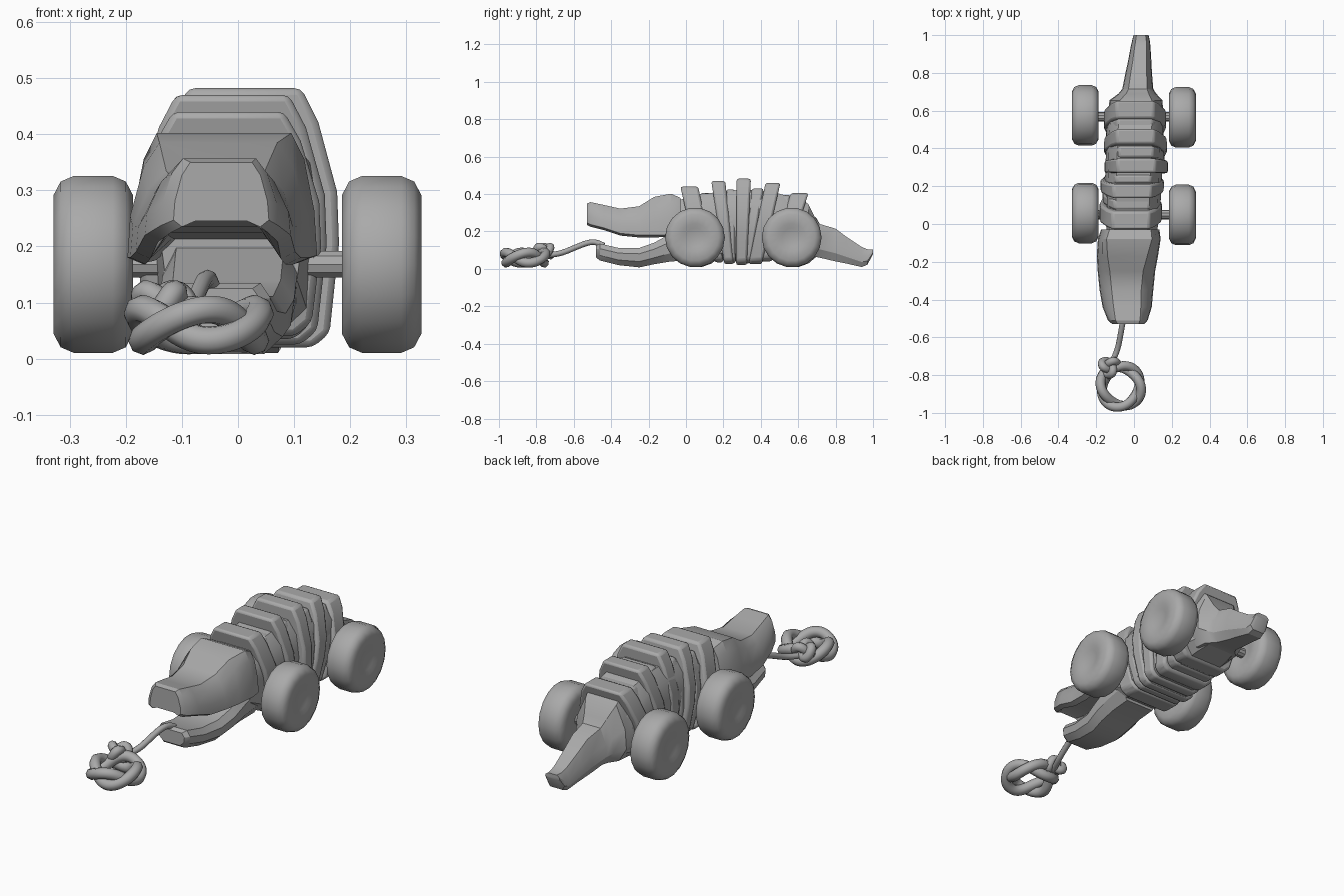
import bpy, bmesh, math
from mathutils import Vector

if "Cube" in bpy.data.objects:
    bpy.data.objects.remove(bpy.data.objects["Cube"])

grey = bpy.data.materials.new("plain grey")
grey.diffuse_color = (0.4, 0.4, 0.4, 1)
grey.use_nodes = True
grey.node_tree.nodes["Principled BSDF"].inputs["Base Color"].default_value = grey.diffuse_color


def finish(obj, angle=35):
    if not obj.data.materials:
        obj.data.materials.append(grey)
    bpy.ops.object.select_all(action='DESELECT')
    obj.select_set(True)
    bpy.context.view_layer.objects.active = obj
    bpy.ops.object.shade_smooth_by_angle(angle=math.radians(angle))
    return obj


def loft(name, rings, angle=35, bevel=0, closed=False):
    """Skin a list of equal-length point rings and cap the ends."""
    bm = bmesh.new()
    vs = [[bm.verts.new(p) for p in r] for r in rings]
    n = len(vs[0])
    pairs = list(zip(vs, vs[1:]))
    for a, b in pairs:
        for i in range(n):
            j = (i + 1) % n
            bm.faces.new((a[i], a[j], b[j], b[i]))
    bm.faces.new(vs[0])
    bm.faces.new(vs[-1])
    bmesh.ops.recalc_face_normals(bm, faces=bm.faces)
    me = bpy.data.meshes.new(name)
    bm.to_mesh(me)
    bm.free()
    obj = bpy.data.objects.new(name, me)
    bpy.context.collection.objects.link(obj)
    if bevel:
        m = obj.modifiers.new("bevel", 'BEVEL')
        m.width, m.segments, m.limit_method = bevel, 2, 'ANGLE'
    return finish(obj, angle)


def mirror(half):
    """Right half of an outline, bottom to top, made symmetric."""
    return half + [(-x, z) for x, z in reversed(half)]


# Upper jaw and head: y, centre x, half width, lip z, roof z, top half width, top z
head = [(-.53, -.03, .085, .235, .245, .055, .35),
        (-.51, -.033, .105, .225, .25, .065, .357),
        (-.44, -.036, .13, .208, .25, .072, .342),
        (-.35, -.04, .142, .178, .235, .078, .322),
        (-.25, -.04, .152, .168, .225, .088, .335),
        (-.17, -.035, .162, .168, .22, .105, .385),
        (-.08, -.025, .166, .172, .215, .12, .402),
        (-.03, -.02, .155, .175, .21, .11, .38)]
rings = []
for y, cx, w, lip, roof, tw, top in head:
    half = [(.55 * w, roof), (.82 * w, lip), (w, lip + .012),
            (w * .97, lip + (top - lip) * .4), (tw + (w - tw) * .5, lip + (top - lip) * .8), (tw, top)]
    rings.append([(cx + x, y, z) for x, z in mirror(half)])
loft("upper_jaw", rings, 30)

# Lower jaw: y, centre x, half width, bottom z, top z
jaw = [(-.48, -.03, .07, .06, .125), (-.46, -.03, .088, .045, .135),
       (-.36, -.03, .10, .02, .112), (-.25, -.025, .11, .008, .112),
       (-.17, -.02, .12, .025, .14), (-.08, -.015, .12, .04, .19), (.03, -.01, .12, .045, .23)]
rings = []
for y, cx, w, b, t in jaw:
    half = [(.65 * w, b), (.95 * w, b + .3 * (t - b)), (w, b + .7 * (t - b)), (.8 * w, t)]
    rings.append([(cx + x, y, z) for x, z in mirror(half)])
loft("lower_jaw", rings, 30)

# Core of the body inside the armour plates
core = [(-.06, .13, .10, .36), (.05, .145, .05, .395), (.2, .15, .045, .415),
        (.32, .15, .04, .425), (.45, .15, .045, .415), (.58, .145, .06, .38), (.66, .125, .07, .32)]
rings = []
for y, w, b, t in core:
    half = [(.6 * w, b), (.9 * w, b + .04), (w, b + (t - b) * .55), (.9 * w, t - .06), (.6 * w, t)]
    rings.append([(-.01 + .03 * y + x, y, z) for x, z in mirror(half)])
loft("body_core", rings)


# Plates fan out toward the top: centre x, half width, top z, bottom z, top y range, bottom y range
plates = [(-.017, .165, .44, .04, -.03, .065, .06, .15),
          (-.01, .168, .47, .025, .135, .21, .205, .255),
          (.012, .168, .482, .02, .27, .347, .268, .325),
          (.008, .166, .46, .025, .425, .505, .335, .405),
          (.005, .165, .405, .045, .56, .655, .46, .54),
          (-.012, .155, .405, .035, .075, .13, .155, .20),
          (-.003, .152, .425, .03, .215, .262, .235, .265),
          (.01, .152, .43, .03, .352, .415, .31, .345),
          (.005, .152, .395, .04, .51, .56, .40, .46)]
for k, (cx, w, top, bot, ta, tb, ba, bb) in enumerate(plates):
    h = top - bot
    half = [(.72 * w, bot), (.9 * w, bot + .025), (w, bot + .4 * h), (w * .98, bot + .6 * h),
            (w * .78, bot + .87 * h), (w * .6, top)]
    prof = mirror(half)
    rings = [[(cx + x, b + (t - b) * (z - bot) / h, z) for x, z in prof]
             for b, t in ((ba, ta), (bb, tb))]
    loft(f"back_plate_{k + 1}", rings, 40, .012)

# Tail: y, centre x, half width, bottom z, top z
tail = [(.60, .01, .145, .07, .39), (.655, .01, .14, .07, .345), (.69, .018, .10, .065, .275),
        (.715, .02, .082, .06, .24), (.80, .025, .07, .04, .215), (.86, .03, .062, .028, .17),
        (.94, .035, .052, .01, .117), (.97, .037, .047, .022, .105), (1.0, .037, .04, .08, .104)]
rings = []
for y, cx, w, b, t in tail:
    half = [(.7 * w, b), (w, b + .25 * (t - b)), (.95 * w, b + .6 * (t - b)), (.6 * w, t)]
    rings.append([(cx + x, y, z) for x, z in mirror(half)])
loft("tail", rings, 30)


# Wheels: lathed tyre with a slightly dished hub
profile = [(.02, .055), (.05, .06), (.075, .067), (.125, .071), (.15, .058), (.16, .035)]
profile = profile + [(r, -x) for r, x in reversed(profile)]
for end, y in (("front", .05), ("rear", .567)):
    for side, cx in (("right", .256), ("left", -.258)):
        yy = y + (.008 if side == "left" else -.002)
        rings = [[(cx + x, yy + r * math.cos(a * math.tau / 18), .168 + r * math.sin(a * math.tau / 18))
                  for a in range(18)] for r, x in profile]
        loft(f"{end}_{side}_wheel", rings, 40)
    rings = [[(x, y + .025 * math.cos(a * math.tau / 10), .168 + .025 * math.sin(a * math.tau / 10))
              for a in range(10)] for x in (-.22, .22)]
    loft(f"{end}_axle", rings)


def rope(name, points, radius, cyclic=False):
    cu = bpy.data.curves.new(name, 'CURVE')
    cu.dimensions = '3D'
    cu.bevel_depth, cu.bevel_resolution, cu.use_fill_caps = radius, 2, True
    cu.resolution_u = 3
    s = cu.splines.new('NURBS')
    s.points.add(len(points) - 1)
    for p, c in zip(s.points, points):
        p.co = (*c, 1)
    s.use_cyclic_u, s.use_endpoint_u, s.order_u = cyclic, not cyclic, 3
    tmp = bpy.data.objects.new(name, cu)
    bpy.context.collection.objects.link(tmp)
    me = bpy.data.meshes.new_from_object(tmp.evaluated_get(bpy.context.evaluated_depsgraph_get()))
    bpy.data.objects.remove(tmp)
    obj = bpy.data.objects.new(name, me)
    bpy.context.collection.objects.link(obj)
    me.materials.clear()
    finish(obj, 50)


# Pull cord from the lower jaw to the loop
rope("pull_cord", [(-.045, -.44, .125), (-.05, -.48, .145), (-.06, -.52, .142), (-.07, -.58, .12),
                   (-.085, -.66, .085), (-.11, -.72, .075), (-.13, -.76, .07)], .015)

# Loop: two strands winding round each other
for k in range(2):
    pts = []
    for i in range(32):
        a = i * math.tau / 32
        t = 2 * a + math.pi * k + 1.2
        r = .102 + .012 * math.cos(t)
        pts.append((-.07 + r * math.cos(a), -.86 + r * math.sin(a) * 1.02, .06 + .028 * math.sin(t)))
    rope(f"loop_strand_{k + 1}", pts, .026, True)

# Knot: small trefoil of cord
pts = []
for i in range(24):
    a = i * math.tau / 24
    pts.append((-.13 + .015 * (math.sin(a) + 2 * math.sin(2 * a)),
                -.755 + .015 * (math.cos(a) - 2 * math.cos(2 * a)), .095 - .025 * math.sin(3 * a)))
rope("cord_knot", pts, .022, True)
